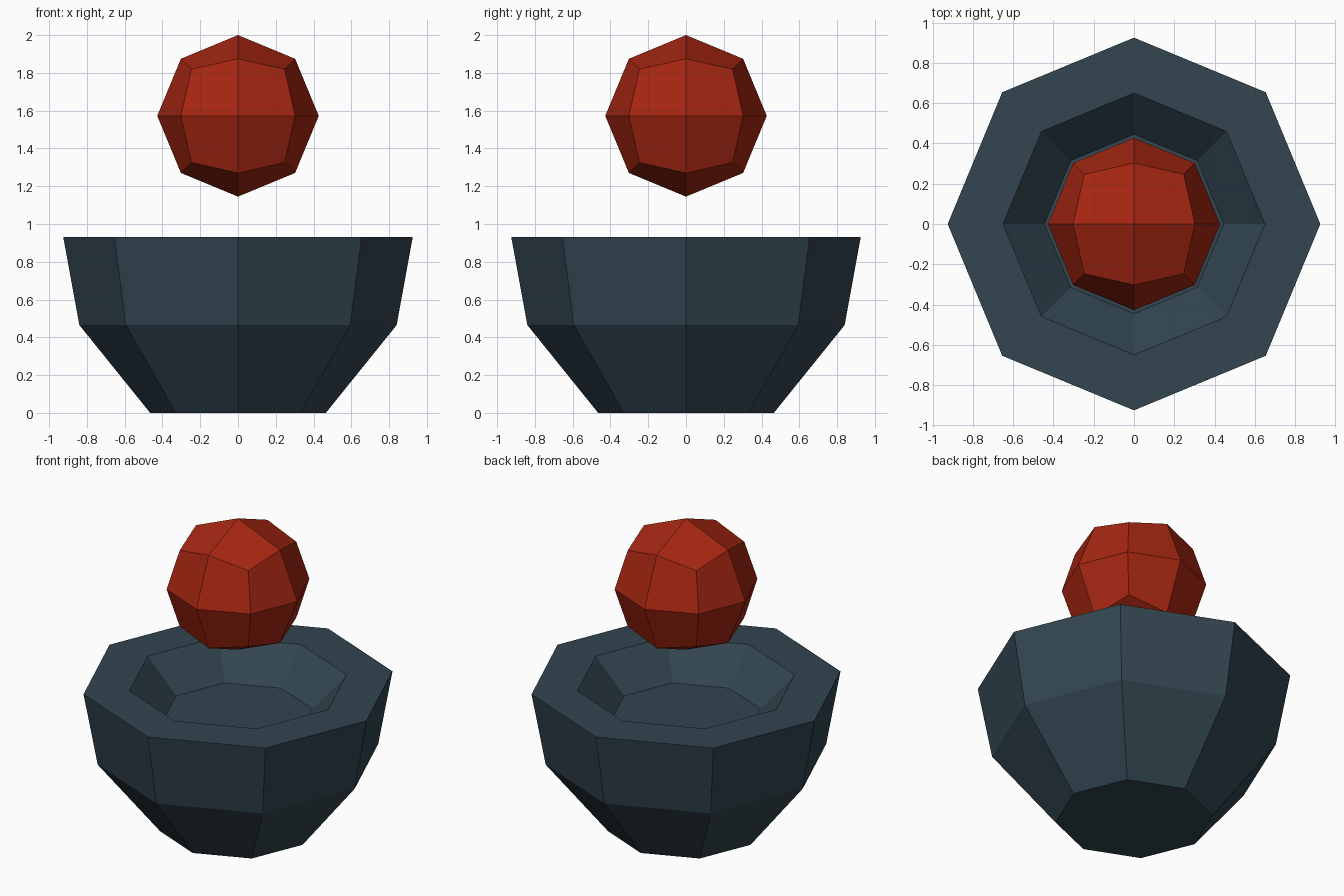
import bpy, bmesh, math
from mathutils import Vector

if "Cube" in bpy.data.objects:
    bpy.data.objects.remove(bpy.data.objects["Cube"])


def material(name, rgb):
    m = bpy.data.materials.new(name)
    m.diffuse_color = (*rgb, 1)
    m.use_nodes = True
    m.node_tree.nodes["Principled BSDF"].inputs["Base Color"].default_value = m.diffuse_color
    return m


def finish(bm, name, mat):
    bmesh.ops.recalc_face_normals(bm, faces=bm.faces)
    me = bpy.data.meshes.new(name)
    bm.to_mesh(me)
    bm.free()
    me.materials.append(mat)
    ob = bpy.data.objects.new(name, me)
    bpy.context.collection.objects.link(ob)
    return ob


slate = material("dark slate", (0.032, 0.06, 0.08))
red = material("deep red", (0.376, 0.019, 0.0056))

# Eight-sided bowl: outer wall, flat rim, shallow recess
SIDES = 8
profile = [(0.465, 0), (0.84, 0.465), (0.925, 0.93), (0.65, 0.93), (0.445, 0.725)]
bm = bmesh.new()
rings = []
for r, z in profile:
    angles = [2 * math.pi * i / SIDES for i in range(SIDES)]
    rings.append([bm.verts.new((r * math.cos(a), r * math.sin(a), z)) for a in angles])
for lo, hi in zip(rings, rings[1:]):
    for i in range(SIDES):
        j = (i + 1) % SIDES
        bm.faces.new((lo[i], lo[j], hi[j], hi[i]))
bm.faces.new(rings[0])
bm.faces.new(rings[-1])
finish(bm, "bowl", slate)

# Floating ball: cube split once and pushed out to a sphere
bm = bmesh.new()
bmesh.ops.create_cube(bm, size=2)
bmesh.ops.subdivide_edges(bm, edges=bm.edges[:], cuts=1, use_grid_fill=True)
for v in bm.verts:
    v.co = v.co.normalized() * 0.4275 + Vector((0, 0, 1.5725))
finish(bm, "ball", red)
